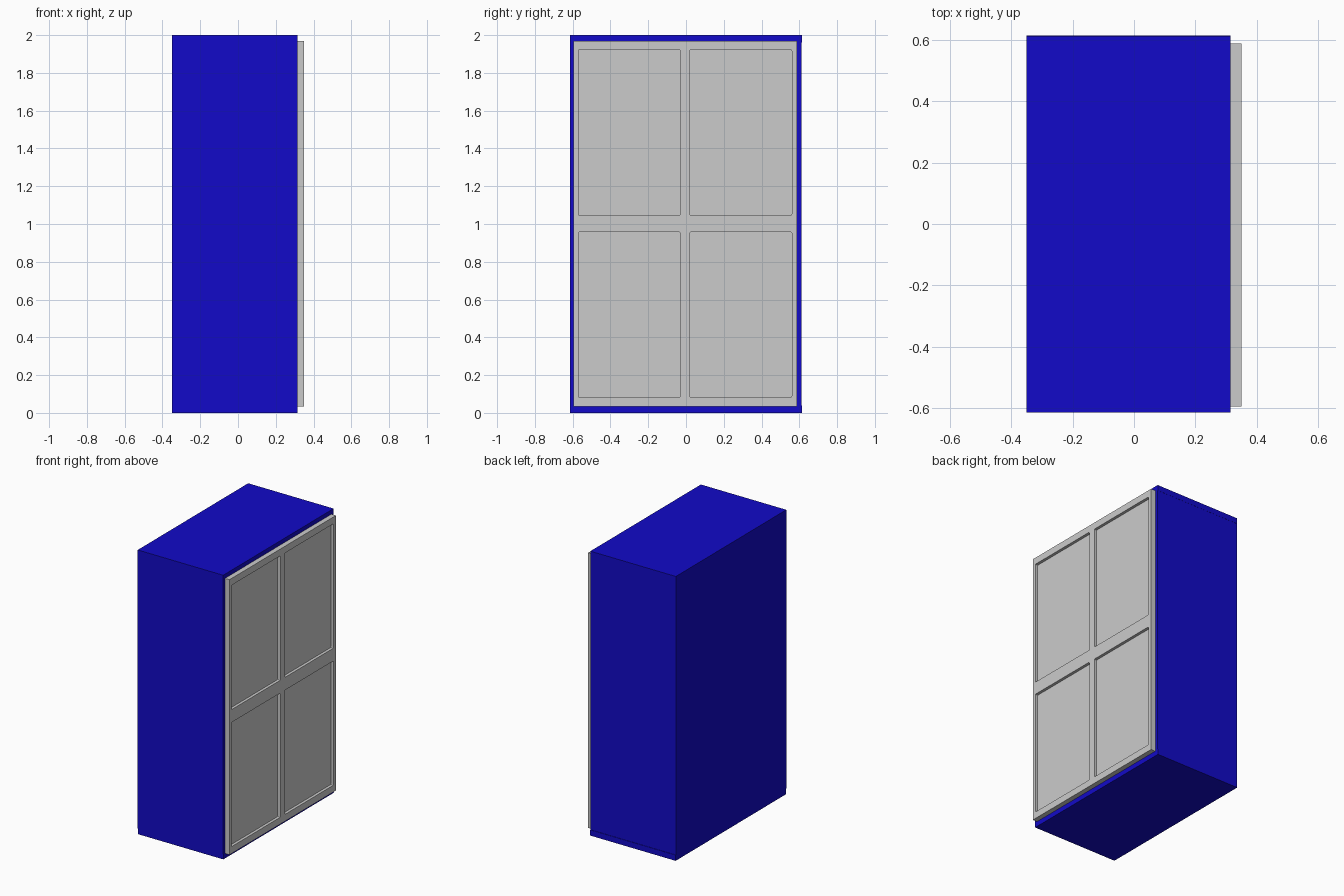
import bpy, bmesh
from mathutils import Matrix, Vector

if "Cube" in bpy.data.objects:
    bpy.data.objects.remove(bpy.data.objects["Cube"])

blue = bpy.data.materials.new("cabinet_blue")
blue.diffuse_color = (0.006, 0.003, 0.58, 1)
blue.use_nodes = True
blue.node_tree.nodes["Principled BSDF"].inputs["Base Color"].default_value = blue.diffuse_color


def boxes(name, spans, mat=None, round_x=0):
    """One object made of boxes given as (x0, x1, y0, y1, z0, z1)."""
    bm = bmesh.new()
    for x0, x1, y0, y1, z0, z1 in spans:
        centre = Vector((x0 + x1, y0 + y1, z0 + z1)) / 2
        size = Matrix.Diagonal((x1 - x0, y1 - y0, z1 - z0, 1))
        bmesh.ops.create_cube(bm, size=1, matrix=Matrix.Translation(centre) @ size)
    if round_x:
        edges = [e for e in bm.edges if abs(e.verts[0].co.x - e.verts[1].co.x) > 1e-4]
        bmesh.ops.bevel(bm, geom=edges, offset=round_x, segments=2, profile=0.5, affect='EDGES')
    mesh = bpy.data.meshes.new(name)
    bm.to_mesh(mesh)
    bm.free()
    ob = bpy.data.objects.new(name, mesh)
    bpy.context.collection.objects.link(ob)
    if mat:
        mesh.materials.append(mat)
    return ob


# Carcass panels
B, F, T = -0.35, 0.315, 0.04
boxes("base_panel", [(B, F, -0.613, 0.615, 0, T)], blue)
boxes("top_panel", [(B, F, -0.615, 0.613, 2 - T, 2)], blue)
boxes("left_side_panel", [(B, F, -0.615, -0.615 + T, T, 2 - T)], blue)
boxes("right_side_panel", [(B, F, 0.612 - T, 0.612, T, 2 - T)], blue)
boxes("back_panel", [(B, B + T, -0.615 + T, 0.612 - T, T, 2 - T)], blue)

# Door with four recessed panels
door = boxes("door", [(F, 0.35, -0.595, 0.588, 0.035, 1.97)])
recesses = [(0.33, 0.37, y0, y1, z0, z1)
            for y0, y1 in ((-0.57, -0.03), (0.02, 0.56))
            for z0, z1 in ((0.083, 0.957), (1.047, 1.922))]
cutter = boxes("recess_cutter", recesses, round_x=0.006)
cut = door.modifiers.new("recesses", 'BOOLEAN')
cut.operation = 'DIFFERENCE'
cut.solver = 'EXACT'
cut.object = cutter
cutter.hide_render = True
cutter.hide_set(True)
